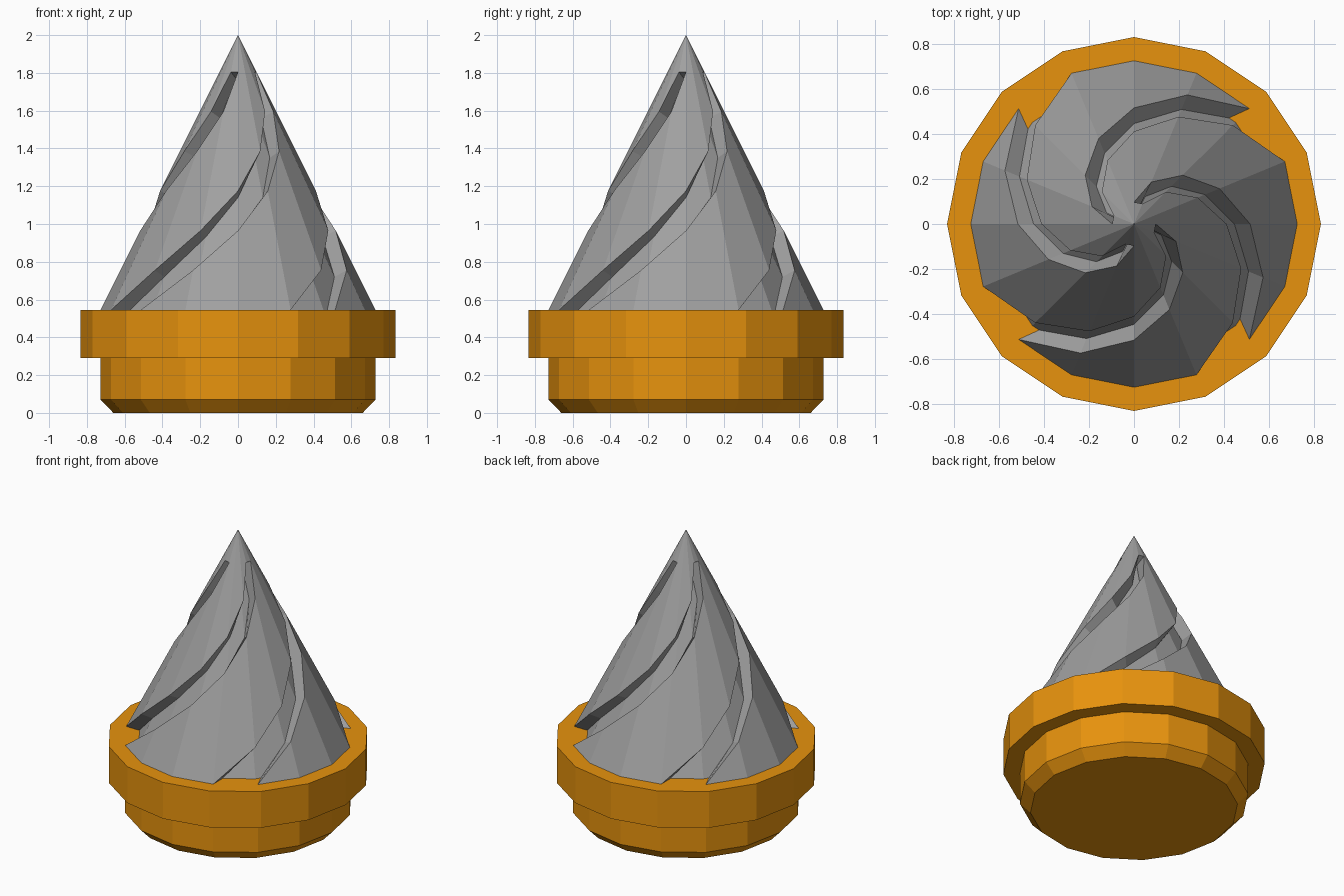
import bpy, bmesh
from math import cos, sin, pi

if "Cube" in bpy.data.objects:
    bpy.data.objects.remove(bpy.data.objects["Cube"])

SIDES = 16
FOOT, APEX = 0.545, 2.0     # foot and tip of the cone
STEP = 0.105                # radius lost per ring going up
CUT = 0.07                  # how far the flutes go in, measured sideways


def polar(r, turn, z):
    a = 2 * pi * turn / SIDES
    return (r * cos(a), r * sin(a), z)


def finish(bm, name, color):
    mesh = bpy.data.meshes.new(name)
    bm.to_mesh(mesh)
    bm.free()
    obj = bpy.data.objects.new(name, mesh)
    bpy.context.collection.objects.link(obj)
    mat = bpy.data.materials.new(name + "_paint")
    mat.diffuse_color = color
    mat.use_nodes = True
    mat.node_tree.nodes["Principled BSDF"].inputs["Base Color"].default_value = mat.diffuse_color
    mesh.materials.append(mat)


# Stepped collar: profile revolved into 16 flat sides, capped at both ends
bm = bmesh.new()
profile = [(0.66, 0), (0.7275, 0.07), (0.7275, 0.29), (0.833, 0.29), (0.833, FOOT)]
rings = [[bm.verts.new(polar(r, j, z)) for j in range(SIDES)] for r, z in profile]
for lo, hi in zip(rings, rings[1:]):
    for j in range(SIDES):
        n = (j + 1) % SIDES
        bm.faces.new((lo[j], lo[n], hi[n], hi[j]))
bm.faces.new(rings[0][::-1])
bm.faces.new(rings[-1])
finish(bm, "collar", (0.8, 0.29, 0.004, 1))

# Drill cone: grid of rings leading to the tip
bm = bmesh.new()
radii = [0.7275 - STEP * k for k in range(7)]
grid = [[bm.verts.new(polar(r, j, APEX - 2 * r)) for j in range(SIDES)] for r in radii]
tip = bm.verts.new((0, 0, APEX))


def V(k, j):
    return grid[k][j % SIDES]


# Outer skin in triangles, leaving out the four spiral strips
for k in range(6):
    for j in range(SIDES):
        d = (j - 2 - k) % 4             # facet position relative to a flute
        if d != 3:
            bm.faces.new((V(k, j), V(k, j + 1), V(k + 1, j + 1)))
        if d != 0:
            bm.faces.new((V(k, j), V(k + 1, j + 1), V(k + 1, j)))
for j in range(SIDES):
    bm.faces.new((V(6, j), V(6, j + 1), tip))


def sunk(k, j):
    """Vertex pushed inward, square to the cone surface."""
    r = radii[k]
    return bm.verts.new(polar(r - CUT, j, APEX - 2 * r - CUT / 2))


# Flutes: square channels with a lower wall, a floor, an upper wall and end walls
for start in (2, 6, 10, 14):
    low = [V(k, start + k) for k in range(7)]
    high = [V(k, start + k - 1) for k in range(7)]
    low_in = [sunk(k, start + k) for k in range(7)]
    high_in = [sunk(k, start + k - 1) for k in range(7)]
    for k in range(6):
        n = k + 1
        bm.faces.new((low[k], low[n], low_in[n], low_in[k]))
        bm.faces.new((high_in[k], high_in[n], high[n], high[k]))
        # floor folds along the facets of the cone
        bm.faces.new((high_in[k], low_in[k], high_in[n]))
        bm.faces.new((low_in[k], low_in[n], high_in[n]))
    bm.faces.new((high[6], high_in[6], low_in[6], low[6]))
    bm.faces.new((high[0], low[0], low_in[0], high_in[0]))
bmesh.ops.recalc_face_normals(bm, faces=bm.faces)
finish(bm, "drill_cone", (0.35, 0.35, 0.35, 1))
